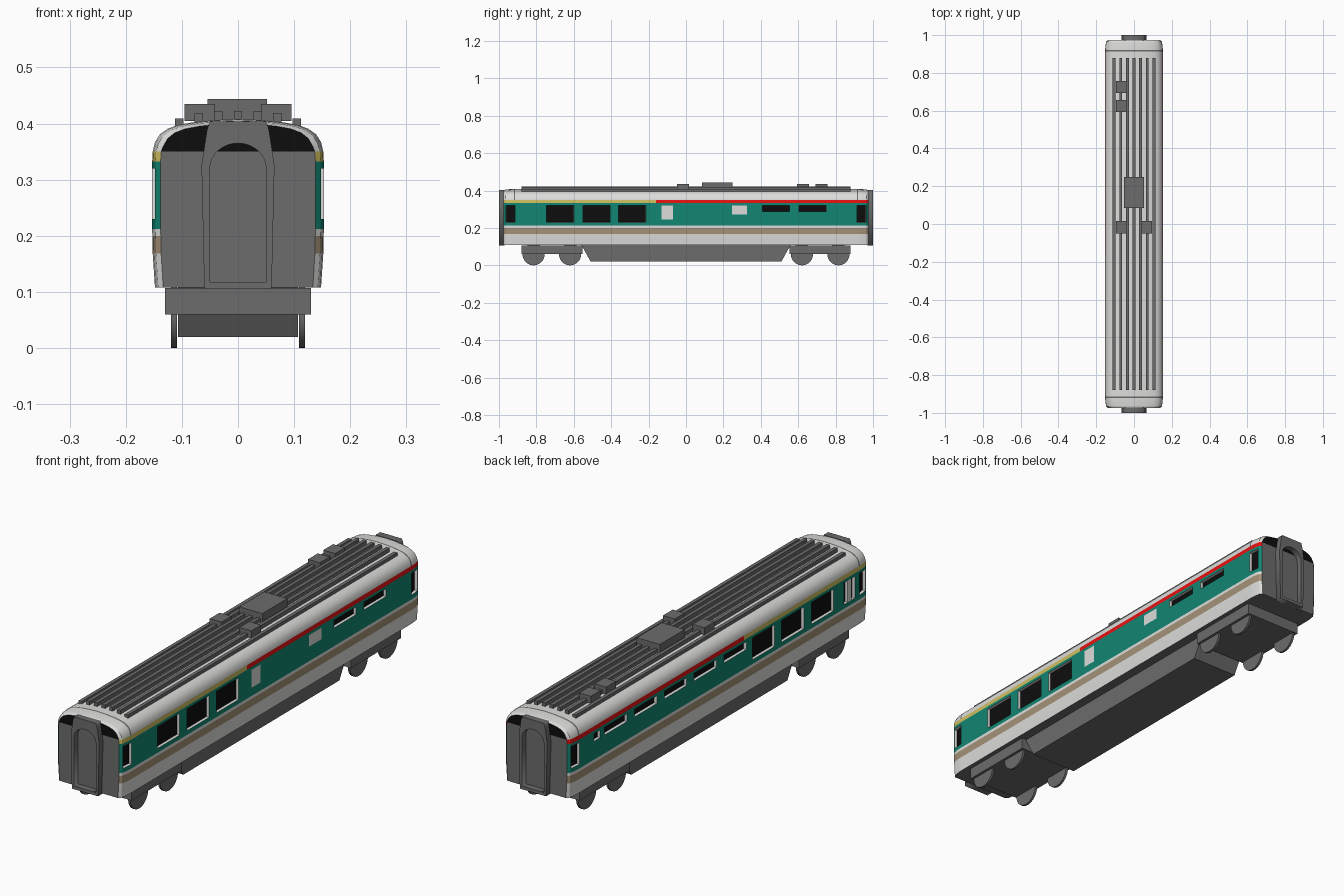
import bpy, bmesh, math
from mathutils import Vector

if "Cube" in bpy.data.objects:
    bpy.data.objects.remove(bpy.data.objects["Cube"])


def material(name, rgb):
    m = bpy.data.materials.new(name)
    m.diffuse_color = (*rgb, 1)
    m.use_nodes = True
    m.node_tree.nodes["Principled BSDF"].inputs["Base Color"].default_value = m.diffuse_color
    return m


MATS = [material("white_paint", (0.72, 0.72, 0.71)),
        material("green_paint", (0.006, 0.24, 0.17)),
        material("tan_stripe", (0.38, 0.29, 0.19)),
        material("yellow_stripe", (0.62, 0.52, 0.12)),
        material("red_stripe", (0.85, 0.006, 0.006)),
        material("black_glass", (0.004, 0.004, 0.004)),
        material("dark_grey", (0.15, 0.15, 0.15))]
WHITE, GREEN, TAN, YELLOW, RED, BLACK, GREY = range(7)


def finish(name, bm, mats, smooth=False):
    bmesh.ops.recalc_face_normals(bm, faces=bm.faces)
    me = bpy.data.meshes.new(name)
    bm.to_mesh(me)
    bm.free()
    for m in mats:
        me.materials.append(m)
    if smooth:
        for p in me.polygons:
            p.use_smooth = True
        me.set_sharp_from_angle(angle=math.radians(30))
    ob = bpy.data.objects.new(name, me)
    bpy.context.scene.collection.objects.link(ob)
    return ob


def box(name, x0, x1, y0, y1, z0, z1, taper_y=0.0):
    """Grey box; taper_y pulls the bottom edge in along y."""
    bm = bmesh.new()
    bmesh.ops.create_cube(bm, size=1)
    for v in bm.verts:
        y = y1 if v.co.y > 0 else y0
        if v.co.z < 0:
            y -= taper_y if v.co.y > 0 else -taper_y
        v.co = (x1 if v.co.x > 0 else x0, y, z1 if v.co.z > 0 else z0)
    return finish(name, bm, [MATS[GREY]])


# Openings: side, y range, z range, colour
openings = []
for s in (1, -1):
    for y in (-0.745, -0.552, -0.36):                      # large windows
        openings.append((s, y, y + 0.145, 0.23, 0.32, BLACK))
    for y in (-0.963, 0.914):                              # end windows
        openings.append((s, y, y + 0.049, 0.23, 0.32, BLACK))
for y in (0.408, 0.604):                                   # right slots
    openings.append((1, y, y + 0.146, 0.288, 0.32, BLACK))
for i in range(5):                                         # left slots
    y = 0.604 - 0.195 * i
    openings.append((-1, y, y + 0.146, 0.288, 0.32, BLACK))
openings += [(-1, 0.78, 0.82, 0.288, 0.32, BLACK),
             (-1, -0.885, -0.862, 0.23, 0.32, BLACK),
             (-1, -0.838, -0.815, 0.23, 0.32, BLACK),
             (-1, -0.862, -0.838, 0.23, 0.32, WHITE),
             (1, -0.13, -0.07, 0.246, 0.32, WHITE),
             (1, 0.246, 0.326, 0.273, 0.32, WHITE)]

# Body shell: half section lofted along y, ends drawn in slightly
half = [(0.148, 0.108), (0.152, 0.168), (0.153, 0.2125), (0.153, 0.332),
        (0.152, 0.35), (0.148, 0.367), (0.139, 0.381), (0.125, 0.391),
        (0.105, 0.398), (0.075, 0.403), (0.038, 0.4065)]
section = half + [(0, 0.408)] + [(-x, z) for x, z in reversed(half)]
ends = [(0.975, 0.015), (0.966, 0.006), (0.945, 0.002), (0.92, 0), (0.913, 0)]
stations = [(-y, i) for y, i in ends] + [(y, i) for y, i in reversed(ends)]
bm = bmesh.new()
rings = []
for y, inset in stations:
    rings.append([bm.verts.new((x * (1 - inset / 0.152), y,
                                z - (0.5 * inset if z > 0.36 else 0)))
                  for x, z in section])
n = len(section)
for a, b in zip(rings, rings[1:]):
    for i in range(n):
        j = (i + 1) % n
        bm.faces.new((a[i], a[j], b[j], b[i]))
bm.faces.new(rings[0])
bm.faces.new(rings[-1])


def cut(co, no):
    bmesh.ops.bisect_plane(bm, geom=bm.verts[:] + bm.edges[:] + bm.faces[:],
                           dist=1e-5, plane_co=co, plane_no=no)


y_cuts = {round(v, 4) for o in openings for v in o[1:3]} | {-0.16}
z_cuts = {v for o in openings for v in o[3:5]} | {0.168, 0.2, 0.2125, 0.332, 0.35}
for y in sorted(y_cuts):
    cut((0, y, 0), (0, 1, 0))
for z in sorted(z_cuts):
    cut((0, 0, z), (0, 0, 1))
bmesh.ops.recalc_face_normals(bm, faces=bm.faces)

# Paint by height, direction and opening
glass = []
for f in bm.faces:
    c, nrm = f.calc_center_median(), f.normal
    m = WHITE
    if abs(nrm.y) > 0.9:
        m = BLACK if c.z > 0.35 else GREY
    elif nrm.z < -0.9:
        m = GREY
    elif c.z > 0.35:
        m = GREY if 0.913 < abs(c.y) < 0.92 else WHITE     # roof seam
    elif c.z > 0.332:
        m = YELLOW if c.y < -0.16 else RED
    elif c.z > 0.2125:
        m = GREEN
        for s, y0, y1, z0, z1, col in openings:
            if s * c.x > 0 and y0 < c.y < y1 and z0 < c.z < z1:
                m = col
                if col == BLACK:
                    glass.append(f)
    elif 0.168 < c.z < 0.2:
        m = TAN
    f.material_index = m
rim = bmesh.ops.inset_region(bm, faces=glass, thickness=0.0004, depth=-0.012,
                             use_even_offset=True)
for f in rim["faces"]:
    f.material_index = WHITE
finish("car_body", bm, MATS, smooth=True)

# Gangway frames with an arched opening
outer = [(0.06, 0.105), (0.065, 0.325), (0.055, 0.39), (0.05, 0.404)]
outer += [(-x, z) for x, z in reversed(outer)]
arch = [(0.05, 0.118)] + [(0.05 * math.cos(math.pi * k / 16),
                           0.32 + 0.045 * math.sin(math.pi * k / 16))
                          for k in range(17)] + [(-0.05, 0.118)]
for name, s in (("front_gangway", -1), ("back_gangway", 1)):
    cu = bpy.data.curves.new(name + "_outline", 'CURVE')
    cu.dimensions, cu.fill_mode, cu.extrude = '2D', 'BOTH', 0.0145
    for pts in (outer, arch):
        sp = cu.splines.new('POLY')
        sp.points.add(len(pts) - 1)
        for p, (x, z) in zip(sp.points, pts):
            p.co = (x, z, 0, 1)
        sp.use_cyclic_u = True
    tmp = bpy.data.objects.new(name + "_outline", cu)
    bpy.context.scene.collection.objects.link(tmp)
    deps = bpy.context.evaluated_depsgraph_get()
    me = bpy.data.meshes.new_from_object(tmp.evaluated_get(deps))
    bm = bmesh.new()
    bm.from_mesh(me)
    bpy.data.objects.remove(tmp)
    bmesh.ops.remove_doubles(bm, verts=bm.verts, dist=1e-5)
    for v in bm.verts:
        v.co = Vector((v.co.x, s * 0.9855 + v.co.z, v.co.y))
    finish(name, bm, [MATS[GREY]])

# Roof ribs and equipment boxes
for i, top in zip(range(-3, 4), (0.409, 0.419, 0.422, 0.422, 0.422, 0.419, 0.409)):
    x = i * 0.035
    box(f"roof_rib_{i + 4}", x - 0.0075, x + 0.0075, -0.88, 0.88, 0.385, top)
box("roof_unit_large", -0.054, 0.052, 0.085, 0.248, 0.4, 0.444)
for i, (x, y) in enumerate([(-0.068, -0.017), (0.068, -0.017),
                            (-0.068, 0.625), (-0.068, 0.725)]):
    box(f"roof_unit_small_{i + 1}", x - 0.027, x + 0.027, y - 0.032, y + 0.032, 0.405, 0.435)

# Underfloor equipment, bogies and wheels
box("underfloor_skirt", -0.107, 0.107, -0.56, 0.56, 0.02, 0.11, taper_y=0.05)
for end, s in (("front", -1), ("back", 1)):
    box(end + "_bogie", -0.13, 0.13, s * 0.717 - 0.163, s * 0.717 + 0.163, 0.06, 0.107)
    for k, y in enumerate((0.62, 0.815)):
        for side, sx in (("left", -1), ("right", 1)):
            bm = bmesh.new()
            bmesh.ops.create_cone(bm, cap_ends=True, segments=32, radius1=0.059,
                                  radius2=0.059, depth=0.01)
            for v in bm.verts:
                v.co = Vector((v.co.z + sx * 0.114, v.co.x + s * y, v.co.y + 0.059))
            finish(f"{end}_{side}_wheel_{k + 1}", bm, [MATS[GREY]], smooth=True)
